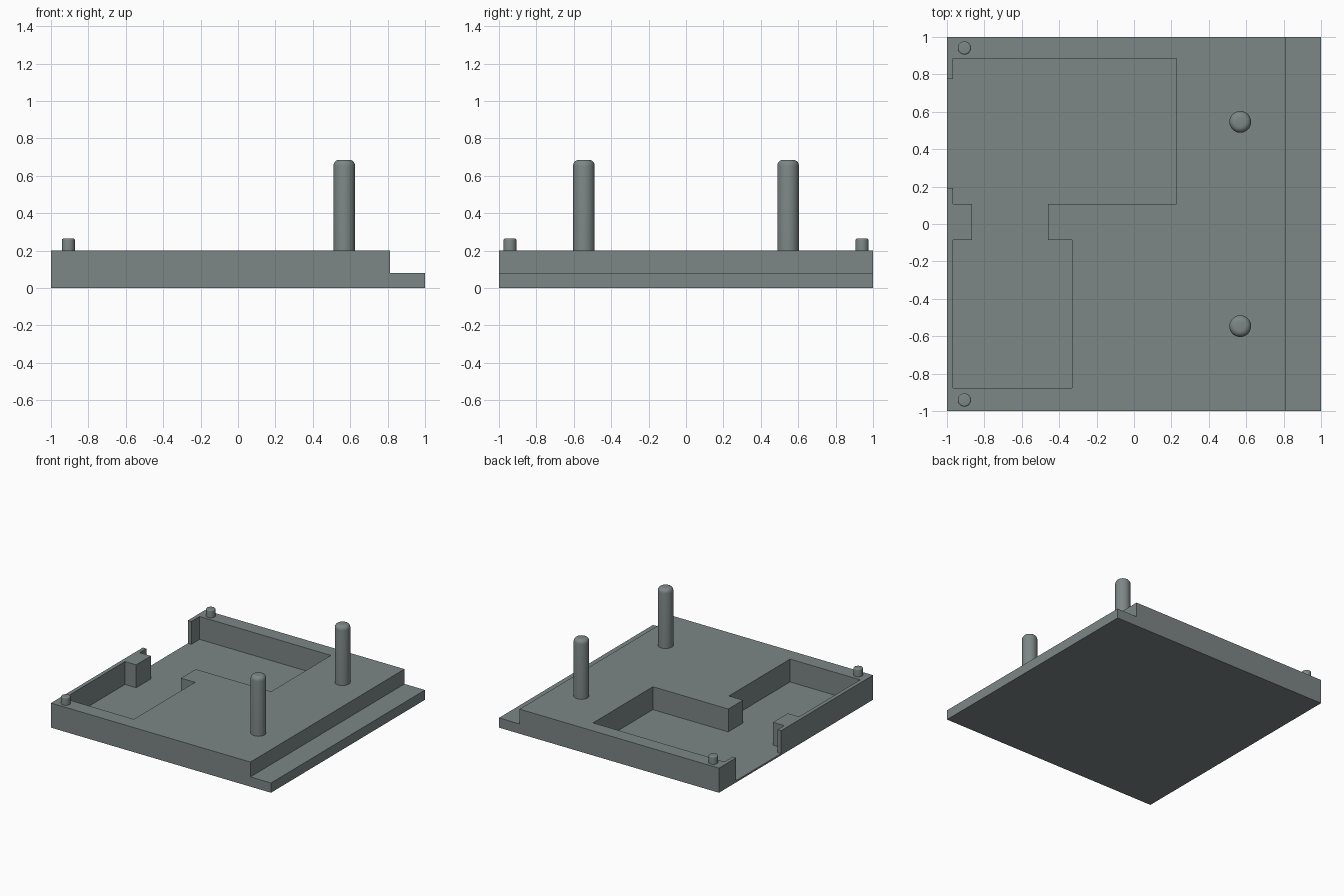
import bpy, bmesh, math
from mathutils import Vector

if "Cube" in bpy.data.objects:
    bpy.data.objects.remove(bpy.data.objects["Cube"])

grey = bpy.data.materials.new("slate grey")
grey.diffuse_color = (0.205, 0.24, 0.24, 1)
grey.use_nodes = True
grey.node_tree.nodes["Principled BSDF"].inputs["Base Color"].default_value = grey.diffuse_color


def prism(name, points, offset):
    """Closed solid swept from a flat outline along an offset."""
    bm = bmesh.new()
    face = bm.faces.new([bm.verts.new(p) for p in points])
    swept = bmesh.ops.extrude_face_region(bm, geom=[face])["geom"]
    bmesh.ops.translate(bm, vec=Vector(offset),
                        verts=[v for v in swept if isinstance(v, bmesh.types.BMVert)])
    bmesh.ops.recalc_face_normals(bm, faces=bm.faces)
    mesh = bpy.data.meshes.new(name)
    bm.to_mesh(mesh)
    bm.free()
    mesh.materials.append(grey)
    obj = bpy.data.objects.new(name, mesh)
    bpy.context.collection.objects.link(obj)
    return obj


def pin(name, x, y, radius, base, top, rounding):
    """Upright round pin with a rounded tip."""
    bpy.ops.mesh.primitive_cylinder_add(vertices=40, radius=radius, depth=top - base,
                                        location=(x, y, (top + base) / 2))
    obj = bpy.context.object
    obj.name = name
    obj.data.materials.append(grey)
    bm = bmesh.new()
    bm.from_mesh(obj.data)
    rim = [e for e in bm.edges if all(v.co.z > 0 for v in e.verts)]
    bmesh.ops.bevel(bm, geom=rim, offset=rounding, segments=5, profile=0.5, affect='EDGES')
    bm.to_mesh(obj.data)
    bm.free()
    bpy.ops.object.shade_smooth_by_angle(angle=math.radians(35))


# base plate with a low step along the right side
side = [(-1, 0), (1, 0), (1, 0.08), (0.813, 0.08), (0.813, 0.202), (-1, 0.202)]
plate = prism("base_plate", [(x, -1, z) for x, z in side], (0, 2, 0))

# pocket outline, open to the left edge, with a tab and a notch
pocket = [(-1.1, 0.776), (-0.968, 0.776), (-0.968, 0.884), (0.226, 0.884),
          (0.226, 0.107), (-0.459, 0.107), (-0.459, -0.085), (-0.331, -0.085),
          (-0.331, -0.878), (-0.968, -0.878), (-0.968, -0.085), (-0.866, -0.085),
          (-0.866, 0.107), (-0.968, 0.107), (-0.968, 0.193), (-1.1, 0.193)]
cutter = prism("pocket_cutter", [(x, y, 0.014) for x, y in pocket], (0, 0, 0.4))
cutter.hide_render = True

# carve the pocket
cut = plate.modifiers.new("pocket", 'BOOLEAN')
cut.operation = 'DIFFERENCE'
cut.solver = 'EXACT'
cut.object = cutter
bpy.context.view_layer.objects.active = plate
bpy.ops.object.modifier_apply(modifier=cut.name)
bpy.data.objects.remove(cutter)

# tall posts and small locating pegs
for label, s in (("front", -1), ("back", 1)):
    pin(label + "_post", 0.568, s * 0.546, 0.058, 0.19, 0.686, 0.032)
    pin(label + "_peg", -0.907, s * 0.941, 0.035, 0.19, 0.264, 0.008)
